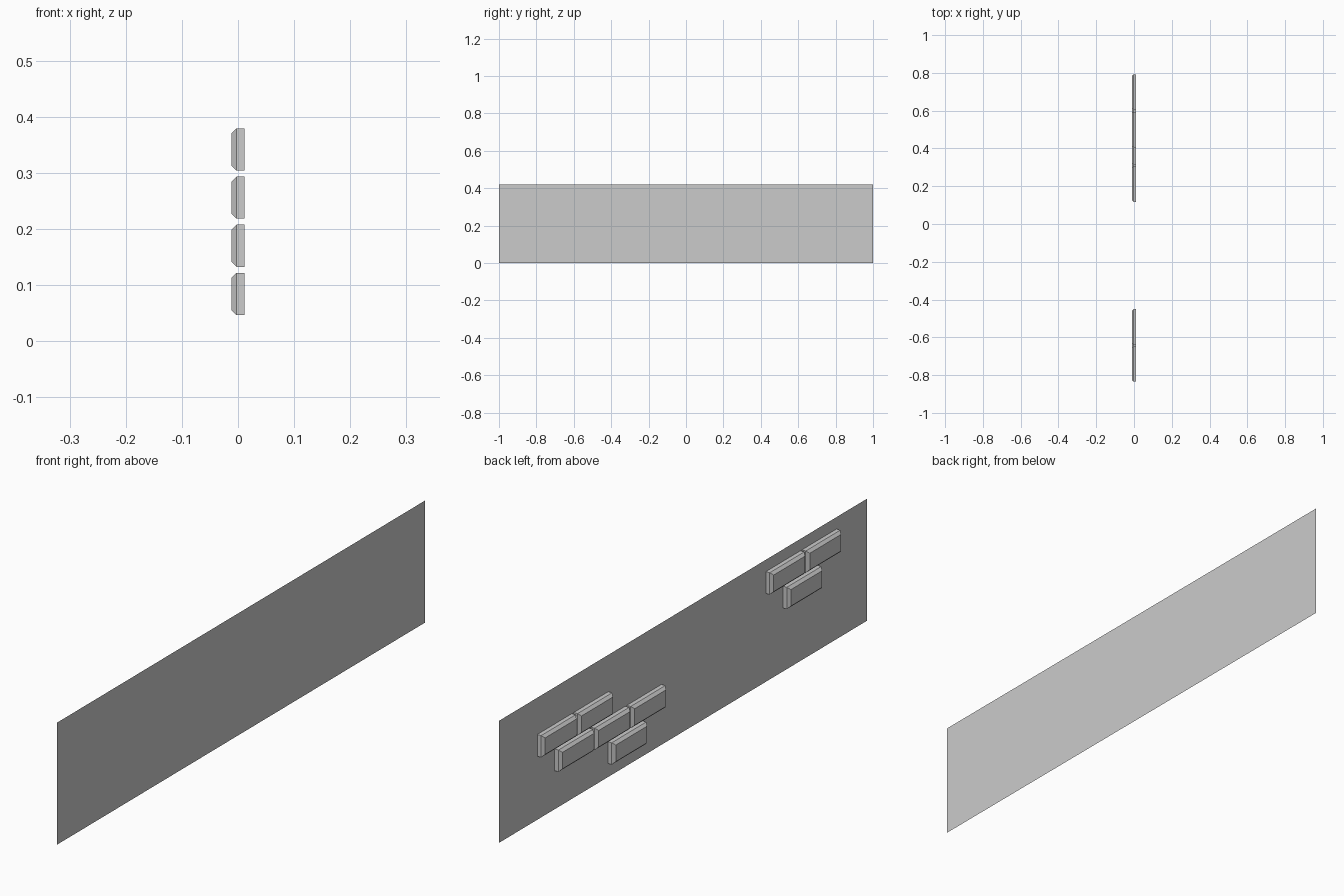
import bpy, bmesh

if "Cube" in bpy.data.objects:
    bpy.data.objects.remove(bpy.data.objects["Cube"])

WALL_X = 0.0116      # plane of the wall; bricks project toward -x
DEPTH = 0.0235
LENGTH, HEIGHT = 0.188, 0.075
BEVEL = 0.009
ROW_Z, ROW_STEP = 0.0845, 0.0857   # centre of lowest course, course spacing


def finish(bm, name):
    mesh = bpy.data.meshes.new(name)
    bm.to_mesh(mesh)
    bm.free()
    obj = bpy.data.objects.new(name, mesh)
    bpy.context.collection.objects.link(obj)
    return obj


# Flat wall sheet
bm = bmesh.new()
corners = [(-1, 0), (-1, 0.42), (1, 0.42), (1, 0)]
face = bm.faces.new([bm.verts.new((WALL_X, y, z)) for y, z in corners])
bm.normal_update()
if face.normal.x > 0:
    bmesh.ops.reverse_faces(bm, faces=[face])
finish(bm, "wall_sheet")

# Brick: open-backed block with a chamfered outer face
bm = bmesh.new()
bmesh.ops.create_cube(bm, size=1)
bmesh.ops.scale(bm, vec=(DEPTH, LENGTH, HEIGHT), verts=bm.verts)
bm.normal_update()
outer = min(bm.faces, key=lambda f: f.calc_center_median().x)
back = max(bm.faces, key=lambda f: f.calc_center_median().x)
bmesh.ops.delete(bm, geom=[back], context='FACES_ONLY')
bmesh.ops.bevel(bm, geom=list(outer.edges), offset=BEVEL, offset_type='OFFSET',
                segments=1, profile=0.5, affect='EDGES')
brick = finish(bm, "brick")
brick_mesh = brick.data
bpy.data.objects.remove(brick)

# Exposed brick patches: course number -> start of each brick along y
patches = {
    "left_patch": {2: [-0.732], 3: [-0.835, -0.639]},
    "right_patch": {0: [0.22], 1: [0.117, 0.313, 0.510], 2: [0.406, 0.604]},
}
for patch, courses in patches.items():
    for row, starts in courses.items():
        for y in starts:
            obj = bpy.data.objects.new(patch + "_brick", brick_mesh)
            obj.location = (WALL_X - DEPTH / 2, y + LENGTH / 2, ROW_Z + row * ROW_STEP)
            bpy.context.collection.objects.link(obj)
